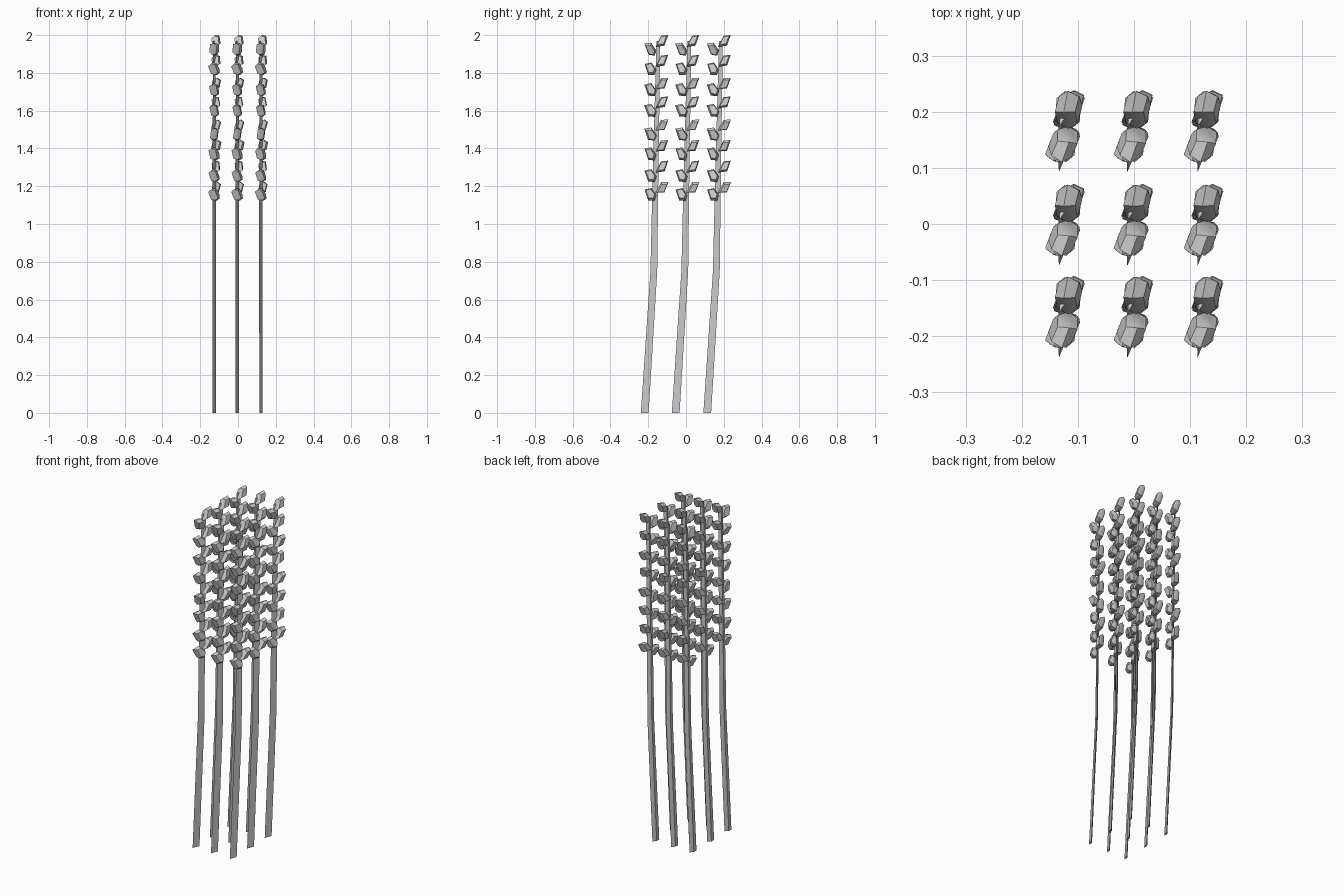
import bpy, bmesh, math, random
from mathutils import Vector, Matrix

if "Cube" in bpy.data.objects:
    bpy.data.objects.remove(bpy.data.objects["Cube"])

random.seed(4)


def loft(bm, rings):
    """Skin a list of closed point rings and cap both ends."""
    vs = [[bm.verts.new(p) for p in r] for r in rings]
    n = len(vs[0])
    for a, b in zip(vs, vs[1:]):
        for i in range(n):
            bm.faces.new((a[i], a[(i + 1) % n], b[(i + 1) % n], b[i]))
    bm.faces.new(vs[0][::-1])
    bm.faces.new(vs[-1])


def to_mesh(bm, name):
    bmesh.ops.recalc_face_normals(bm, faces=bm.faces)
    me = bpy.data.meshes.new(name)
    bm.to_mesh(me)
    bm.free()
    me.shade_smooth()
    me.set_sharp_from_angle(angle=math.radians(50))
    return me


# Stem: thin three-sided blade, bending forward towards the root
SECTION = [(-0.008, -0.021), (0.009, 0.02), (-0.008, 0.004)]
STEM = [(0.0, -0.054, 1.0), (0.75, -0.006, 0.88), (1.2, 0.002, 0.75), (1.97, 0.018, 0.5)]
bm = bmesh.new()
loft(bm, [[(x * (1 + z * 0.35) * s, y + v * s, z) for x, v in SECTION] for z, y, s in STEM])
stem_mesh = to_mesh(bm, "stem")

# Grains: chunky wedges alternating on the front and back of the stem
BACK = [(0.003, -0.027), (0.022, 0.012), (0.032, 0.032), (0.070, 0.035), (0.050, -0.022)]
FRONT = [(0.008, -0.005), (-0.020, 0.036), (-0.057, 0.030), (-0.036, -0.030), (-0.002, -0.034)]


def grain(bm, prof, z, width=0.037):
    cy = sum(p[0] for p in prof) / len(prof)
    turn = Matrix.Rotation(random.uniform(-0.2, 0.2), 3, 'Z') @ \
        Matrix.Rotation(random.uniform(-0.3, 0.3), 3, 'Y')
    rings = []
    for t, s in ((-0.5, 0.72), (0, 1.0), (0.5, 0.72)):
        ring = []
        for y, dz in prof:
            p = turn @ Vector((t * width + 0.2 * (y - cy), (y - cy) * s, dz * s))
            ring.append(p + Vector((0.004 + 0.15 * cy, cy, z)))
        rings.append(ring)
    loft(bm, rings)


bm = bmesh.new()
for z in (1.155, 1.255, 1.37, 1.475, 1.60, 1.71, 1.82, 1.925):
    grain(bm, FRONT, z)
for z in (1.19, 1.30, 1.41, 1.52, 1.64, 1.74, 1.86, 1.965):
    grain(bm, BACK, z)
grain_mesh = to_mesh(bm, "grains")

# Three by three planting
for x in (-0.126, -0.004, 0.121):
    for y in (-0.164, 0.0, 0.167):
        for name, me in (("stem", stem_mesh), ("grains", grain_mesh)):
            ob = bpy.data.objects.new(name, me)
            ob.location = (x, y, 0)
            bpy.context.collection.objects.link(ob)
